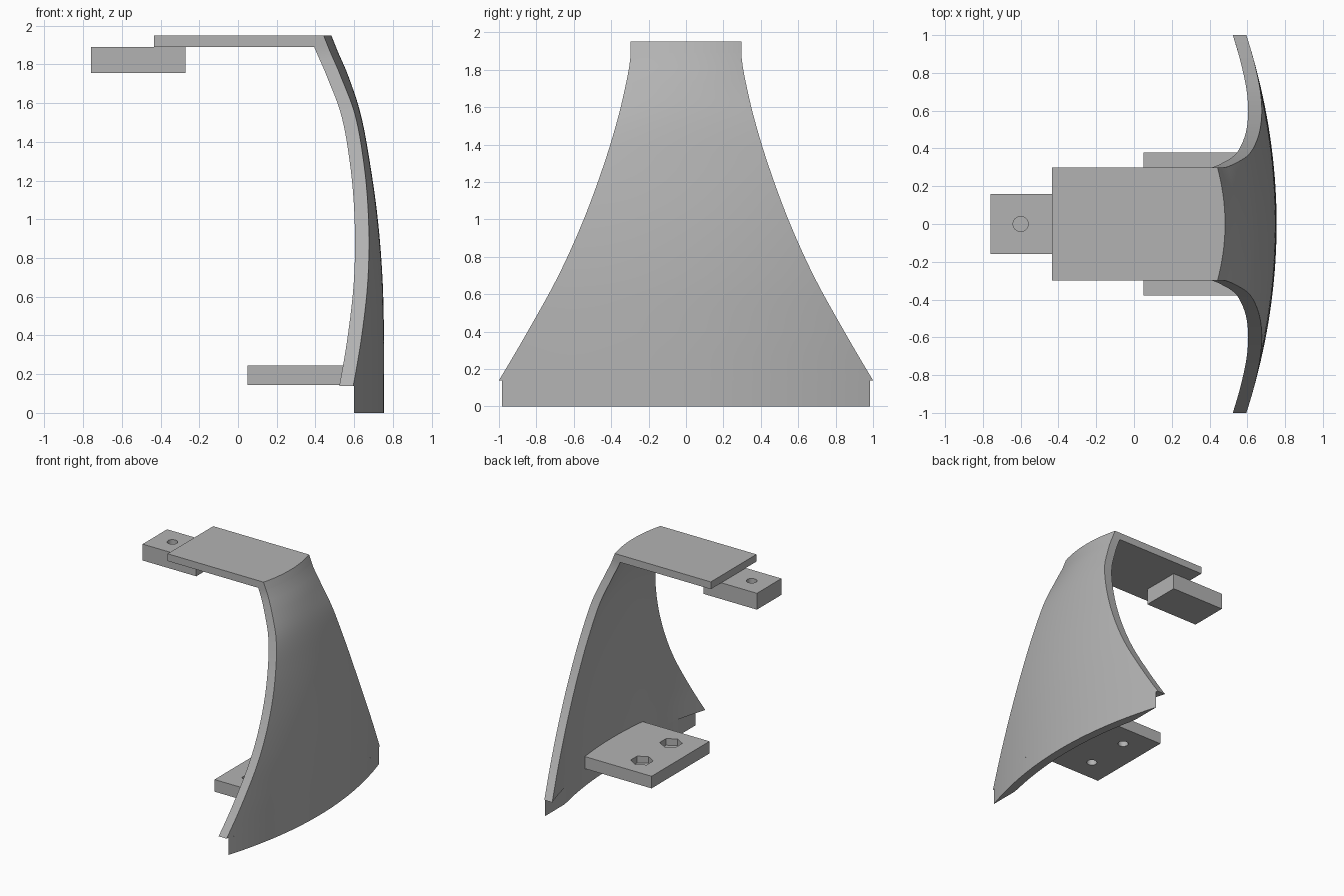
import bpy, bmesh, math
from mathutils import Vector

cube = bpy.data.objects.get("Cube")
if cube:
    bpy.data.objects.remove(cube, do_unlink=True)

grey = bpy.data.materials.new("plain_grey")
grey.use_nodes = True
COLOUR = (0.45, 0.45, 0.45, 1)
grey.diffuse_color = COLOUR
grey.node_tree.nodes["Principled BSDF"].inputs["Base Color"].default_value = COLOUR

# Shell profile: height, centre-line x, half width, sideways curvature
PROFILE = [
    (0.0, 0.755, 1.09, 0.16), (0.14, 0.755, 1.0, 0.16), (0.4, 0.754, 0.847, 0.16),
    (0.7, 0.746, 0.682, 0.16), (1.0, 0.722, 0.547, 0.16), (1.3, 0.68, 0.437, 0.165),
    (1.55, 0.632, 0.362, 0.23), (1.75, 0.566, 0.316, 0.4), (1.86, 0.518, 0.298, 0.45),
    (1.95, 0.482, 0.298, 0.45)]
THICK = 0.072


def slope(i, k):
    a, b = PROFILE[max(i - 1, 0)], PROFILE[min(i + 1, len(PROFILE) - 1)]
    return (b[k] - a[k]) / (b[0] - a[0])


def sample(z, k):
    """Smooth cubic interpolation of one profile column."""
    i = max(j for j in range(len(PROFILE) - 1) if j == 0 or PROFILE[j][0] <= z)
    p, q = PROFILE[i], PROFILE[i + 1]
    h = q[0] - p[0]
    t = (z - p[0]) / h
    s = t * t * (3 - 2 * t)
    return (p[k] * (1 - s) + q[k] * s
            + h * t * (1 - t) * ((1 - t) * slope(i, k) - t * slope(i + 1, k)))


def outer(y, z):
    return sample(z, 1) - sample(z, 3) * y * y


def half_width(z):
    return 0.298 if z >= 1.86 else sample(z, 2)


def finish(name, bm):
    bmesh.ops.remove_doubles(bm, verts=bm.verts, dist=1e-5)
    bmesh.ops.recalc_face_normals(bm, faces=bm.faces)
    mesh = bpy.data.meshes.new(name)
    bm.to_mesh(mesh)
    bm.free()
    mesh.materials.append(grey)
    obj = bpy.data.objects.new(name, mesh)
    bpy.context.collection.objects.link(obj)
    return obj


def loft(name, heights, width, front, back, columns=40):
    """Closed solid between a front and a back x surface."""
    bm = bmesh.new()
    rows = []
    for z in heights:
        ys = [width(z) * (2 * j / columns - 1) for j in range(columns + 1)]
        ring = [(front(y, z), y, z) for y in ys] + [(back(y, z), y, z) for y in reversed(ys)]
        rows.append([bm.verts.new(p) for p in ring])
    n = len(rows[0])
    for low, high in zip(rows, rows[1:]):
        for j in range(n):
            k = (j + 1) % n
            bm.faces.new((low[j], low[k], high[k], high[j]))
    bm.faces.new(rows[0][::-1])
    bm.faces.new(rows[-1])
    return finish(name, bm)


def drill(target, x, y, bottom, top, radius, sides, turn=0.0):
    bm = bmesh.new()
    rings = [[bm.verts.new((x + radius * math.cos(turn + math.tau * i / sides),
                            y + radius * math.sin(turn + math.tau * i / sides), z))
              for i in range(sides)] for z in (bottom, top)]
    for i in range(sides):
        k = (i + 1) % sides
        bm.faces.new((rings[0][i], rings[0][k], rings[1][k], rings[1][i]))
    bm.faces.new(rings[0][::-1])
    bm.faces.new(rings[1])
    cutter = finish("hole_cutter", bm)
    mod = target.modifiers.new("hole", 'BOOLEAN')
    mod.operation, mod.solver, mod.object = 'DIFFERENCE', 'EXACT', cutter
    bpy.context.view_layer.objects.active = target
    bpy.ops.object.modifier_apply(modifier=mod.name)
    bpy.data.objects.remove(cutter, do_unlink=True)


# Flared curved wall
wall_heights = [0.14 + 1.72 * i / 40 for i in range(41)] + [1.89]
wall = loft("curved_wall", wall_heights, half_width, outer, lambda y, z: outer(y, z) - THICK)

# Lip under the wall, trimmed flat at its ends
lip = loft("bottom_lip", (0, 0.14), lambda z: 0.984, outer,
           lambda y, z: min(outer(y, z), max(0.6, outer(y, z) - THICK)))

# Top plate, flush with the outside of the wall
top_plate = loft("top_plate", (1.89, 1.92, 1.95), half_width, outer, lambda y, z: -0.435)

# Lower shelf with two screw holes and hexagonal nut pockets
shelf = loft("lower_shelf", (0.145, 0.245), lambda z: 0.378,
             lambda y, z: outer(y, z) - THICK / 2, lambda y, z: 0.05)
for side in (-1, 1):
    drill(shelf, 0.27, 0.19 * side, 0.19, 0.3, 0.085, 6, math.pi / 2)
    drill(shelf, 0.27, 0.19 * side, 0.1, 0.22, 0.04, 32)

# Clamp block under the top plate with a blind hole
block = loft("clamp_block", (1.755, 1.89), lambda z: 0.16,
             lambda y, z: -0.27, lambda y, z: -0.76, 1)
drill(block, -0.6, 0, 1.79, 1.95, 0.04, 32)

# Smooth the curved faces and keep the edges crisp
bpy.ops.object.select_all(action='DESELECT')
for part in (wall, lip, top_plate, shelf, block):
    part.select_set(True)
bpy.context.view_layer.objects.active = wall
bpy.ops.object.shade_smooth_by_angle(angle=math.radians(30))
